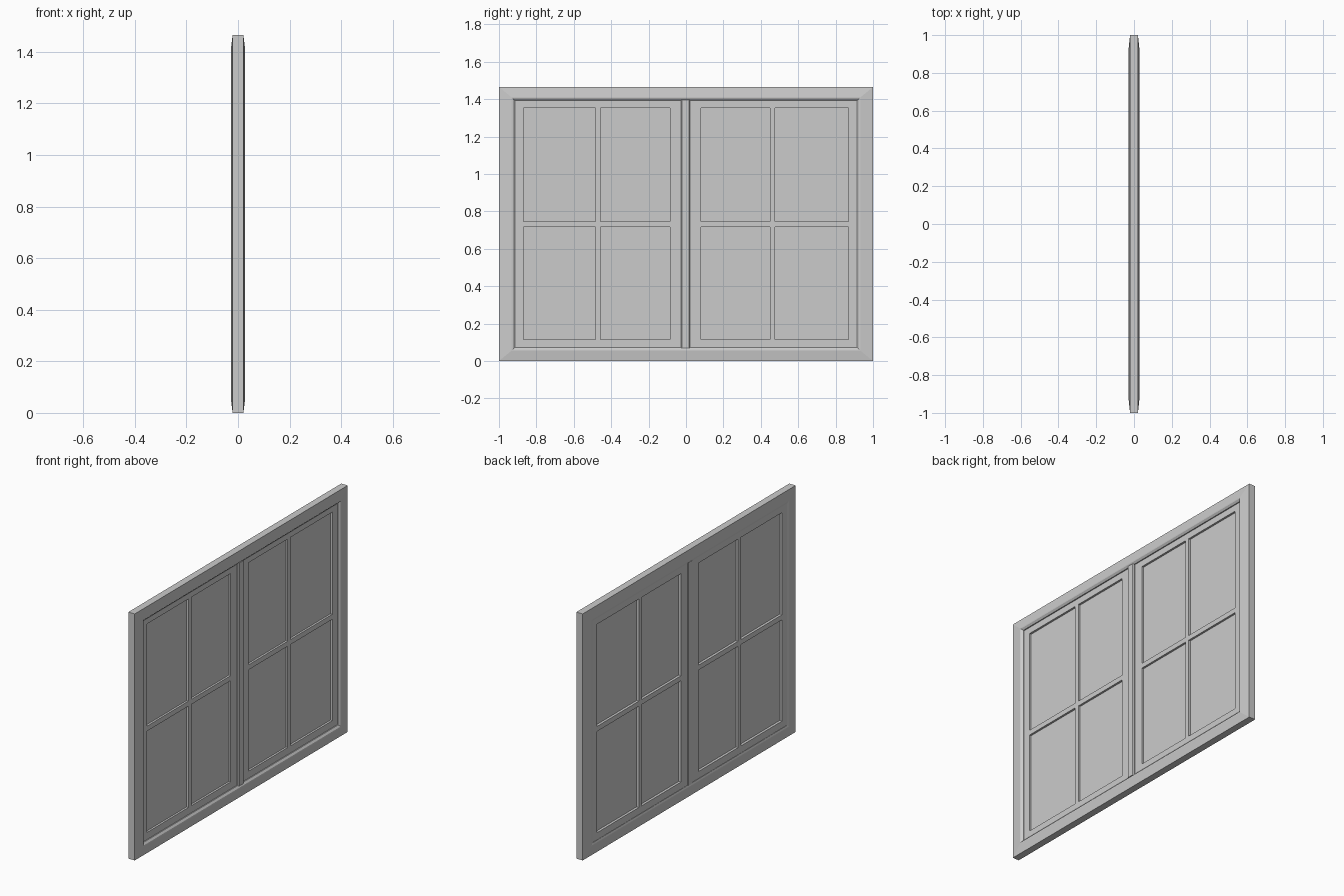
import bpy, bmesh

if "Cube" in bpy.data.objects:
    bpy.data.objects.remove(bpy.data.objects["Cube"])

H = 1.465  # overall height


def finish(name, bm):
    bmesh.ops.recalc_face_normals(bm, faces=bm.faces)
    me = bpy.data.meshes.new(name)
    bm.to_mesh(me)
    bm.free()
    ob = bpy.data.objects.new(name, me)
    bpy.context.collection.objects.link(ob)
    return ob


def ring_frame(name, profile):
    """Sweep a closed (side inset, vertical inset, x) profile round a mitred rectangle."""
    bm = bmesh.new()
    rings = []
    for a, b, x in profile:
        rings.append([bm.verts.new((x, y, z)) for y, z in
                      ((-1 + a, b), (1 - a, b), (1 - a, H - b), (-1 + a, H - b))])
    for i, r in enumerate(rings):
        s = rings[(i + 1) % len(rings)]
        for k in range(4):
            m = (k + 1) % 4
            bm.faces.new((r[k], r[m], s[m], s[k]))
    return finish(name, bm)


def box(name, x, y, z, bevel=0):
    bm = bmesh.new()
    bmesh.ops.create_cube(bm, size=1)
    for v in bm.verts:
        v.co = [c[0] + (c[1] - c[0]) * (p + 0.5) for c, p in zip((x, y, z), v.co)]
    if bevel:
        edges = [e for e in bm.edges if abs(e.verts[0].co.z - e.verts[1].co.z) > 0.1]
        bmesh.ops.bevel(bm, geom=edges, offset=bevel, segments=1, affect='EDGES')
    return finish(name, bm)


def lattice(name, ys, zs, x0, x1):
    """Flat sash with an opening in every odd/odd cell of the grid."""
    bm = bmesh.new()
    grid = [[bm.verts.new((x0, y, z)) for z in zs] for y in ys]
    faces = []
    for i in range(len(ys) - 1):
        for j in range(len(zs) - 1):
            if not (i % 2 and j % 2):
                faces.append(bm.faces.new((grid[i][j], grid[i + 1][j],
                                           grid[i + 1][j + 1], grid[i][j + 1])))
    keep = bmesh.ops.extrude_face_region(bm, geom=faces, use_keep_orig=True)
    for v in keep['geom']:
        if isinstance(v, bmesh.types.BMVert):
            v.co.x = x1
    return finish(name, bm)


# Outer frame: tapered faces outside, small chamfer towards the opening
ring_frame("outer_frame", [
    (0, 0, -0.021), (0, 0, 0.021), (0.068, 0.056, 0.028), (0.074, 0.062, 0.027),
    (0.085, 0.073, 0.018), (0.085, 0.073, -0.025), (0.074, 0.062, -0.028),
    (0.068, 0.056, -0.028)])

# Centre post between the two sashes
box("centre_post", (-0.027, 0.025), (-0.027, 0.021), (0.07, H - 0.07), 0.006)

# Two sashes with glazing bars, each with a thin pane behind
rows = (0.073, 0.115, 0.717, 0.747, 1.354, 1.392)
for side, cols in (("left", (-0.915, -0.87, -0.483, -0.456, -0.086, -0.027)),
                   ("right", (0.021, 0.08, 0.45, 0.476, 0.868, 0.915))):
    lattice(side + "_sash", cols, rows, -0.023, 0.012)
    box(side + "_pane", (-0.008, 0.0), (cols[0] + 0.02, cols[-1] - 0.02), (0.09, 1.375))
